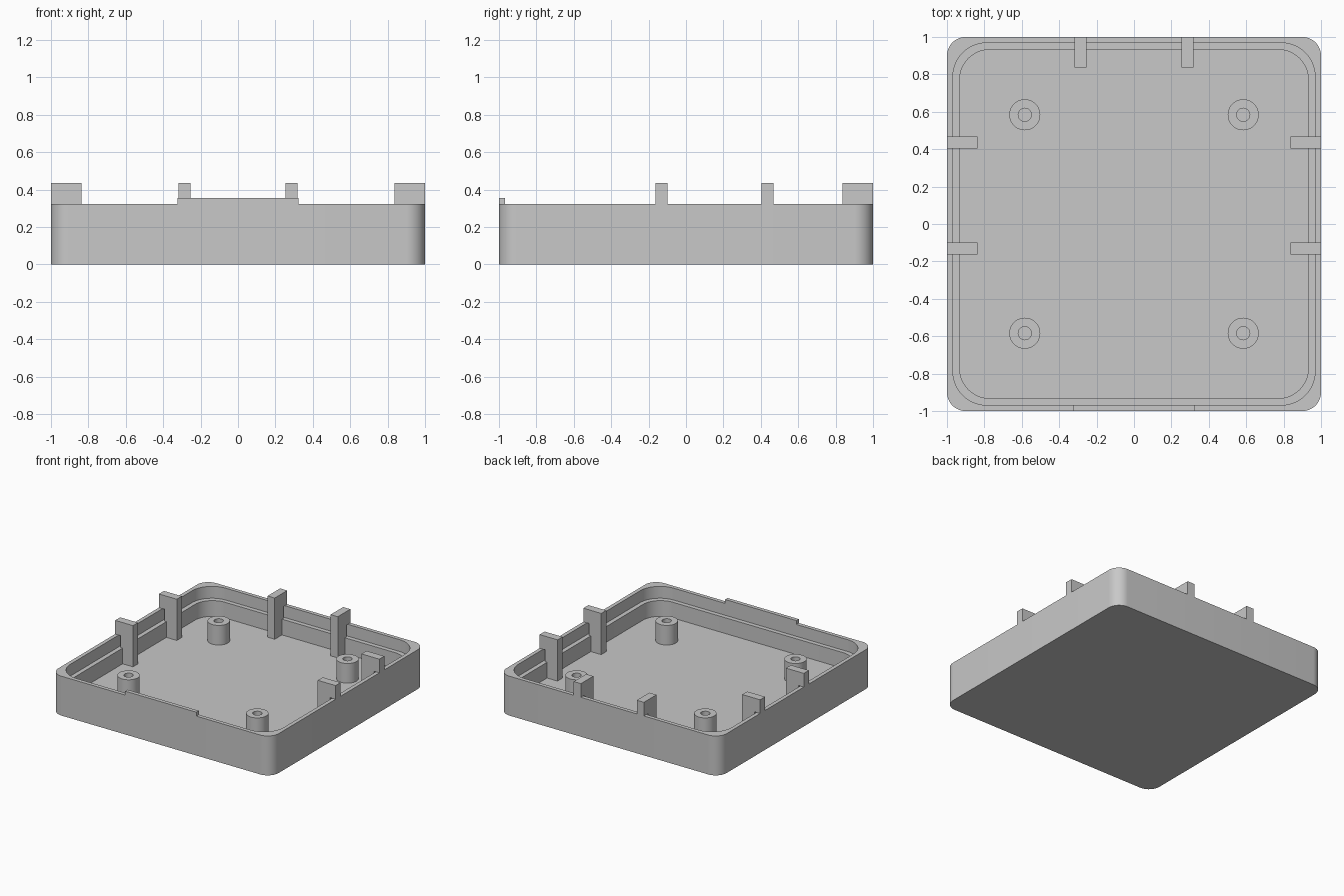
import bpy, bmesh, math
from mathutils import Matrix, Vector

cube = bpy.data.objects.get("Cube")
if cube:
    bpy.data.objects.remove(cube, do_unlink=True)

RIM, FLOOR, LEDGE, TAB_TOP, CLIP_TOP = 0.323, 0.097, 0.226, 0.355, 0.435
WALL, LIP = 0.932, 0.968

grey = bpy.data.materials.new("plain grey")
grey.use_nodes = True
colour = (0.58, 0.58, 0.58, 1)
grey.diffuse_color = colour
grey.node_tree.nodes["Principled BSDF"].inputs["Base Color"].default_value = colour


def finish(name, bm):
    bmesh.ops.recalc_face_normals(bm, faces=bm.faces)
    mesh = bpy.data.meshes.new(name)
    bm.to_mesh(mesh)
    bm.free()
    mesh.materials.append(grey)
    obj = bpy.data.objects.new(name, mesh)
    bpy.context.collection.objects.link(obj)
    bpy.ops.object.select_all(action='DESELECT')
    obj.select_set(True)
    bpy.context.view_layer.objects.active = obj
    bpy.ops.object.shade_smooth_by_angle(angle=math.radians(30))
    return obj


def rounded_square(half, radius, z, steps=12):
    points = []
    for corner in range(4):
        mid = math.radians(45 + 90 * corner)
        cx = math.copysign(half - radius, math.cos(mid))
        cy = math.copysign(half - radius, math.sin(mid))
        for i in range(steps + 1):
            a = math.radians(90 * (corner + i / steps))
            points.append((cx + radius * math.cos(a), cy + radius * math.sin(a), z))
    return points


def circle(radius, z, steps=32):
    turns = [2 * math.pi * i / steps for i in range(steps)]
    return [(radius * math.cos(a), radius * math.sin(a), z) for a in turns]


def skin(name, loops):
    """Join stacked loops into a surface and cap both ends."""
    bm = bmesh.new()
    rings = [[bm.verts.new(p) for p in loop] for loop in loops]
    for a, b in zip(rings, rings[1:]):
        for i in range(len(a)):
            j = (i + 1) % len(a)
            bm.faces.new((a[i], a[j], b[j], b[i]))
    bm.faces.new(rings[0])
    bm.faces.new(rings[-1])
    return finish(name, bm)


def extrude_profile(name, profile, width, matrix):
    """Extrude an outline of (outward, up) points sideways, then place it."""
    bm = bmesh.new()
    face = bm.faces.new([bm.verts.new((u, -width / 2, z)) for u, z in profile])
    out = bmesh.ops.extrude_face_region(bm, geom=[face])
    verts = [v for v in out["geom"] if isinstance(v, bmesh.types.BMVert)]
    bmesh.ops.translate(bm, verts=verts, vec=Vector((0, width, 0)))
    bm.transform(matrix)
    return finish(name, bm)


# Open tray with a stepped inner lip
skin("tray", [
    rounded_square(1, 0.1, 0),
    rounded_square(1, 0.1, RIM),
    rounded_square(LIP, 0.18, RIM),
    rounded_square(LIP, 0.18, LEDGE),
    rounded_square(WALL, 0.16, LEDGE),
    rounded_square(WALL, 0.16, FLOOR),
])

# Four hollow screw posts
POST_TOP = 0.258
for x_name, sx in (("left", 1), ("right", -1)):
    for y_name, sy in (("back", 1), ("front", -1)):
        post = skin(f"{y_name}_{x_name}_post", [
            circle(0.083, FLOOR - 0.01), circle(0.083, POST_TOP),
            circle(0.035, POST_TOP), circle(0.035, FLOOR + 0.003)])
        post.location = (sx * 0.584, sy * 0.584, 0)

# Upright clips that rest on the floor and hook over the rim
clip = [(1, CLIP_TOP), (0.838, CLIP_TOP), (0.838, FLOOR),
        (0.95, FLOOR), (0.95, RIM), (1, RIM)]
sides = (("left", 0, (-0.131, 0.436)), ("back", 90, (-0.286, 0.286)),
         ("right", 180, (-0.436, 0.131)))
for side, angle, offsets in sides:
    turn = Matrix.Rotation(math.radians(angle), 4, 'Z')
    for number, offset in enumerate(offsets, 1):
        place = turn @ Matrix.Translation((0, offset, 0))
        extrude_profile(f"{side}_clip_{number}", clip, 0.065, place)

# Low locating tab along the front rim
tab = [(1, RIM), (1, TAB_TOP), (LIP, TAB_TOP), (LIP, RIM)]
extrude_profile("front_tab", tab, 0.646, Matrix.Rotation(math.radians(-90), 4, 'Z'))
